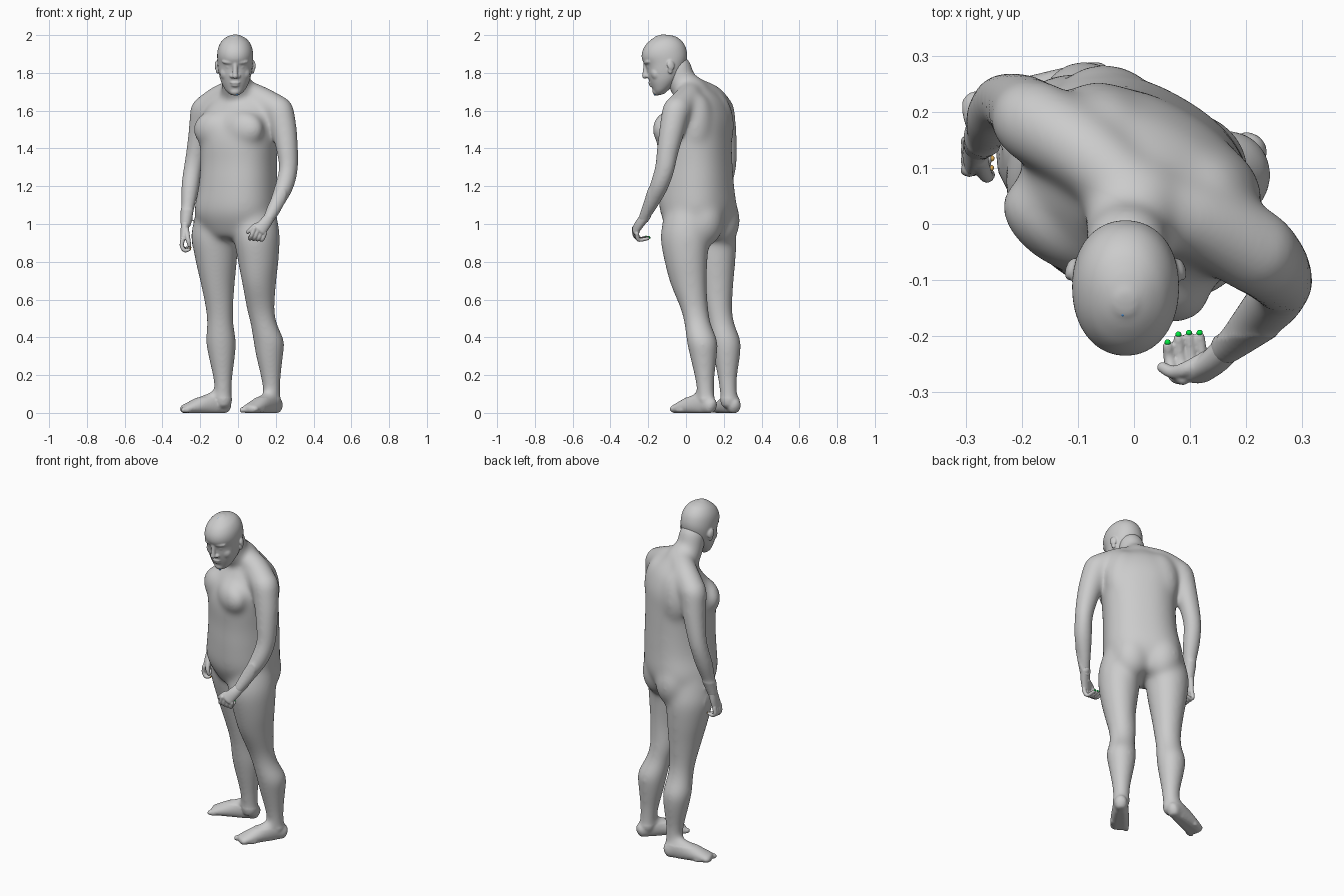
import bpy, bmesh
from math import sin, cos, pi, sqrt, radians, copysign
from mathutils import Vector, Matrix

A = radians(30)                               # body is turned towards its right
L = Vector((cos(A), -sin(A), 0))              # body's left
F = Vector((-sin(A), -cos(A), 0))             # body's front
UP = Vector((0, 0, 1))
X = Vector((1, 0, 0))


def spline(rows, n=4):
    """Catmull-Rom through rows of equal-length numbers."""
    P = [rows[0]] + list(rows) + [rows[-1]]
    out = []
    for a, b, c, d in zip(P, P[1:], P[2:], P[3:]):
        for k in range(n):
            t = k / n
            out.append([0.5 * (2*q + (r-p)*t + (2*p-5*q+4*r-s)*t*t + (3*q-p-3*r+s)*t**3)
                        for p, q, r, s in zip(a, b, c, d)])
    return out + [list(rows[-1])]


def tube(bm, rows, side=L, level=False, cap=0.85, seg=24, power=2.0):
    """Loft of (super)ellipses; each row is x, y, z, half width, half depth."""
    rows = spline([r if len(r) == 5 else (*r, r[3]) for r in rows])
    pts = [Vector(r[:3]) for r in rows]
    rings = []
    for i, r in enumerate(rows):
        t = (pts[min(i+1, len(pts)-1)] - pts[max(i-1, 0)]).normalized()
        if level:
            t = UP if t.z > 0 else -UP
        u = (side - t * side.dot(t)).normalized()
        ring = [(pts[i], r[3], r[4], u, t)]
        for end, sg in ((0, -1), (len(rows)-1, 1)):
            if i == end:                      # rounded ends
                h = cap * min(r[3], r[4])
                extra = [(pts[i] + t*sg*h*k, r[3]*sqrt(1-k*k), r[4]*sqrt(1-k*k), u, t)
                         for k in (0.5, 0.8, 0.97)]
                ring = extra[::-1] + ring if sg < 0 else ring + extra
        rings += ring

    def se(x):
        return copysign(abs(x) ** (2 / power), x)
    vs = []
    for c, w, d, u, t in rings:
        v = t.cross(u)
        vs.append([bm.verts.new(c + u*w*se(cos(2*pi*k/seg)) + v*d*se(sin(2*pi*k/seg))) for k in range(seg)])
    for a, b in zip(vs, vs[1:]):
        for k in range(seg):
            bm.faces.new((a[k], a[(k+1) % seg], b[(k+1) % seg], b[k]))
    bm.faces.new(vs[0][::-1])
    bm.faces.new(vs[-1])


def blob(bm, c, s, yaw=0.0):
    m = Matrix.Translation(Vector(c)) @ Matrix.Rotation(yaw, 4, 'Z') @ Matrix.Diagonal((*s, 1))
    bmesh.ops.create_uvsphere(bm, u_segments=20, v_segments=12, radius=1, matrix=m)


def finish(bm, name, voxel=0, smooth=0, matrix=None, color=None, soft=None):
    if matrix:
        bm.transform(matrix)
    bmesh.ops.recalc_face_normals(bm, faces=bm.faces)
    me = bpy.data.meshes.new(name)
    bm.to_mesh(me)
    bm.free()
    ob = bpy.data.objects.new(name, me)
    bpy.context.collection.objects.link(ob)
    for o in bpy.context.selected_objects:
        o.select_set(False)
    bpy.context.view_layer.objects.active = ob
    ob.select_set(True)
    if voxel:
        m = ob.modifiers.new("fuse", 'REMESH')
        m.mode = 'VOXEL'
        m.voxel_size = voxel
        s = ob.modifiers.new("soften", 'SMOOTH')
        s.factor, s.iterations = 0.5, smooth
        bpy.ops.object.convert(target='MESH')
    if soft:                                  # extra blending where soft(co) is true
        b = bmesh.new()
        b.from_mesh(ob.data)
        vs = [v for v in b.verts if soft(v.co)]
        for _ in range(60):
            bmesh.ops.smooth_vert(b, verts=vs, factor=0.5, use_axis_x=True, use_axis_y=True, use_axis_z=True)
        b.to_mesh(ob.data)
        b.free()
    bpy.ops.object.shade_smooth()
    if color:
        mat = bpy.data.materials.new(name)
        mat.diffuse_color = color
        ob.data.materials.append(mat)


# Torso
bm = bmesh.new()
tube(bm, [(-.012, .07, .95, .17, .135), (-.013, .066, 1.06, .217, .185), (0, .054, 1.2, .205, .188),
          (.004, .05, 1.32, .2, .184), (.004, .045, 1.45, .205, .182), (.006, .055, 1.55, .208, .165),
          (.012, .066, 1.64, .165, .122), (.012, .07, 1.69, .11, .08)], level=True, cap=0.3, seg=48, power=2.35)
mid = Vector((.008, .056, 0))
for s in (-1, 1):
    blob(bm, mid + L*.085*s + F*.118 + UP*1.5, (.125, .075, .1), -A)        # chest
    blob(bm, mid + L*.1*s - F*.072 + UP*1.52, (.105, .08, .17), -A)         # shoulder blade
    blob(bm, Vector((-.012, .075, 1.02)) + L*.085*s - F*.078, (.108, .1, .14), -A)  # buttock

# Neck and shoulder slopes
tube(bm, [(-.013, -.045, 1.83, .076), (-.01, -.02, 1.75, .078), (.004, .03, 1.69, .095), (.01, .07, 1.6, .1)], side=X)
tube(bm, [(0, .02, 1.71, .065), (.1, .012, 1.668, .073), (.222, -.052, 1.597, .079)], side=UP)
tube(bm, [(0, .05, 1.71, .065), (-.09, .13, 1.668, .073), (-.182, .185, 1.597, .077)], side=UP)

# Arms
tube(bm, [(.222, -.053, 1.6, .076), (.248, -.078, 1.48, .068), (.263, -.1, 1.37, .057, .06), (.267, -.113, 1.29, .051, .056),
          (.245, -.143, 1.2, .052), (.2, -.187, 1.1, .04), (.163, -.222, 1.03, .029)])
tube(bm, [(-.182, .185, 1.6, .074), (-.2, .205, 1.48, .065), (-.225, .218, 1.36, .055), (-.242, .213, 1.28, .051),
          (-.254, .188, 1.19, .05), (-.265, .16, 1.09, .039), (-.277, .14, 1.0, .028)])

# Legs
tube(bm, [(.085, .01, 1.1, .1, .12), (.095, .0, 1.0, .116, .13), (.1, -.006, .92, .118, .134), (.107, .0, .8, .105, .118),
          (.112, .014, .68, .087, .1), (.12, .045, .55, .075), (.137, .062, .47, .072), (.163, .085, .38, .083),
          (.167, .092, .3, .073), (.175, .1, .17, .052), (.182, .108, .06, .045)], level=True)
tube(bm, [(-.11, .12, 1.1, .1, .12), (-.12, .13, 1.0, .114, .128), (-.122, .138, .92, .12, .134), (-.115, .148, .8, .108, .117),
          (-.107, .158, .68, .089, .096), (-.098, .172, .55, .074), (-.094, .187, .47, .072), (-.09, .21, .38, .081),
          (-.086, .216, .3, .072), (-.08, .22, .17, .051), (-.078, .228, .06, .046)], level=True)

# Feet
for heel, toe, s in ((Vector((.228, .162, 0)), Vector((.035, -.085, 0)), 1),
                     (Vector((-.03, .267, 0)), Vector((-.322, .17, 0)), -1)):
    d = toe - heel
    n = d.normalized()
    out = Vector((-n.y, n.x, 0)) * s          # towards the little toe
    tube(bm, [(*(heel + d*t + UP*h), w, h*1.25) for t, h, w in
              ((.13, .036, .036), (.27, .052, .041), (.45, .046, .046), (.65, .034, .051), (.86, .02, .052))],
         side=out)
    for k in range(5):
        c = heel + d*(.93 - .022*k - .006*k*k) + out*(-.036 + .019*k) + UP*.015
        r = .016 if k == 0 else .012
        tube(bm, [(*(c - n*.03), r), (*c, r*.95)], side=out, seg=12)
for v in bm.verts:
    v.co.z = max(v.co.z, 0)
finish(bm, "body", .0065, 5, soft=lambda c: c.z > .08 and c.y > -.2 and not (c.x < -.24 and c.z < 1.08))

# Head, modelled upright then tipped forward
bm = bmesh.new()
prof = [(-.172, -.094, -.045, .03), (-.155, -.103, -.01, .05), (-.13, -.107, .03, .067), (-.1, -.111, .065, .08),
        (-.06, -.113, .096, .089), (-.015, -.11, .117, .094), (.03, -.119, .121, .095), (.065, -.11, .112, .088),
        (.095, -.086, .091, .071), (.115, -.054, .06, .047), (.126, -.025, .03, .024)]
tube(bm, [(0, (f+b)/2, z, w, (b-f)/2) for z, f, b, w in prof], side=X, level=True, cap=0.2, seg=48, power=2.1)
tube(bm, [(0, -.106, .005, .012), (0, -.119, -.035, .013), (0, -.127, -.06, .016)], side=X, seg=14)
blob(bm, (0, -.106, -.1), (.028, .014, .009))          # upper lip
blob(bm, (0, -.104, -.115), (.024, .014, .009))        # lower lip
blob(bm, (0, -.09, -.153), (.03, .021, .022))          # chin
for s in (-1, 1):
    blob(bm, (.016*s, -.114, -.063), (.013, .013, .011))         # nostril
    blob(bm, (.036*s, -.095, .01), (.036, .017, .013), .3*s)     # brow
    blob(bm, (.034*s, -.09, -.018), (.018, .0145, .01), .3*s)    # eye
    blob(bm, (.042*s, -.066, -.062), (.038, .031, .04))          # cheek
    blob(bm, (.097*s, .02, -.04), (.01, .021, .028), .35*s)      # ear
    blob(bm, (.093*s, .01, -.066), (.009, .013, .019), .35*s)    # ear lobe
finish(bm, "head", .004, 12, Matrix.Translation((-.015, -.11, 1.873)) @ Matrix.Rotation(radians(15), 4, 'X'))

# Hands, each ending in curled fingers
left_tips, right_tips = [], []
bm = bmesh.new()
tube(bm, [(.175, -.21, 1.045, .027, .026), (.145, -.243, 1.005, .032, .023), (.115, -.267, .968, .036, .018)],
     side=Vector((.8, .1, -.6)))
for i in range(4):
    tip = (.06 + .019*i, (-.217, -.203, -.2, -.2)[i], .93 - .002*i)
    left_tips.append(tip)
    tube(bm, [(.088 + .018*i, -.275 + .005*i, .978 - .009*i, .0125), (.071 + .02*i, -.27 + .005*i, .937 - .005*i, .011),
              (.063 + .02*i, -.24, .922 - .002*i, .0105), (*tip, .009)], seg=12)
tube(bm, [(.14, -.235, 1.0, .016), (.095, -.258, .992, .014), (.07, -.264, .972, .012), (.05, -.255, .956, .01)], seg=12)
finish(bm, "left_hand", .0035, 3)

bm = bmesh.new()
tube(bm, [(-.277, .142, 1.01, .027, .025), (-.284, .132, .965, .034, .02), (-.29, .122, .925, .036, .016)],
     side=Vector((0, 1, 0)))
for i in range(4):
    y = .096 + .017*i
    tip = (-.26 + .001*i, y + .004, .864 + .004*i)
    right_tips.append(tip)
    tube(bm, [(-.292, y, .92, .0125), (-.298, y, .884, .011), (-.282, y, .86 + .003*i, .0105), (*tip, .009)],
         side=Vector((0, 1, 0)), seg=12)
tube(bm, [(-.275, .115, .97, .016), (-.268, .094, .935, .014), (-.262, .085, .908, .012), (-.257, .088, .885, .01)], seg=12)
finish(bm, "right_hand", .0035, 3)

# Small coloured marker beads
for name, pts, off, col in (("left_finger_beads", left_tips, (0, .006, .003), (0, .8, .05, 1)),
                            ("right_finger_beads", right_tips, (.005, 0, 0), (.9, .5, .1, 1)),
                            ("head_beads", [(-.02, -.16, 1.987), (-.005, -.165, 1.685)], (0, 0, 0), (.1, .35, .8, 1))):
    bm = bmesh.new()
    for p in pts:
        blob(bm, Vector(p) + Vector(off), (.0055,) * 3)
    finish(bm, name, color=col)
